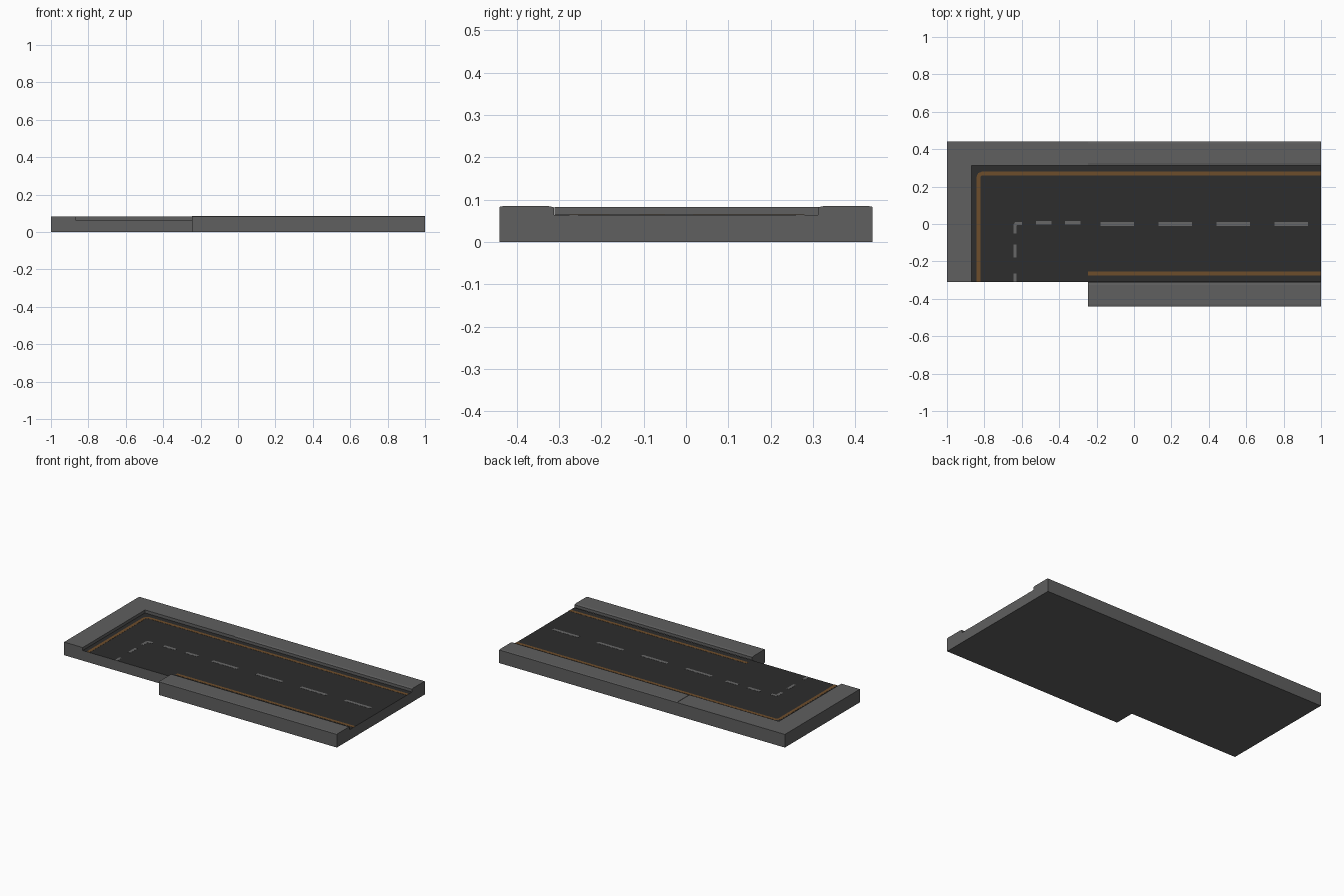
import bpy, bmesh
from mathutils import Vector

if "Cube" in bpy.data.objects:
    bpy.data.objects.remove(bpy.data.objects["Cube"])

ROAD_Z, CORNER_Z, CURB_Z = 0.064, 0.083, 0.085
SPLIT = -0.245          # where the corner piece meets the straight piece


def material(name, rgb):
    m = bpy.data.materials.new(name)
    m.diffuse_color = (*rgb, 1)
    m.use_nodes = True
    m.node_tree.nodes["Principled BSDF"].inputs["Base Color"].default_value = m.diffuse_color
    return m


CONCRETE = material("concrete grey", (0.115, 0.115, 0.115))
ASPHALT = material("asphalt dark", (0.026, 0.026, 0.026))
AMBER = material("amber line", (0.155, 0.075, 0.024))
PALE = material("lane dash grey", (0.135, 0.135, 0.135))


def finish(bm, name, mat):
    mesh = bpy.data.meshes.new(name)
    bm.to_mesh(mesh)
    bm.free()
    mesh.materials.append(mat)
    ob = bpy.data.objects.new(name, mesh)
    bpy.context.collection.objects.link(ob)
    return ob


def prism(name, points, sweep, mat, open_side=0):
    """Extrude an outline; open_side -1 / +1 drops the hidden bottom / top."""
    bm = bmesh.new()
    face = bm.faces.new([bm.verts.new(p) for p in points])
    ext = bmesh.ops.extrude_face_region(bm, geom=[face], use_keep_orig=True)
    bmesh.ops.translate(bm, vec=Vector(sweep),
                        verts=[g for g in ext["geom"] if isinstance(g, bmesh.types.BMVert)])
    bmesh.ops.recalc_face_normals(bm, faces=bm.faces)
    bm.normal_update()
    if open_side:
        bmesh.ops.delete(bm, context='FACES_ONLY',
                         geom=[f for f in bm.faces if f.normal.z * open_side > 0.5])
    return finish(bm, name, mat)


def ribbon(name, path, width, mat):
    """Painted line following a path, as a very thin plate."""
    pts = [Vector(p) for p in path]
    left, right = [], []
    for i, p in enumerate(pts):
        a = (p - pts[i - 1]).normalized() if i else (pts[1] - p).normalized()
        b = (pts[i + 1] - p).normalized() if i < len(pts) - 1 else a
        t = (a + b).normalized()
        n = Vector((-t.y, t.x)) * (width / 2 / max(t.dot(a), 0.5))
        left.append(p + n)
        right.append(p - n)
    outline = [(v.x, v.y, ROAD_Z) for v in left + right[::-1]]
    return prism(name, outline, (0, 0, 0.0008), mat, -1)


# Base slab: outer walls and underside
outline = [(-1, 0.44), (-1, -0.31), (SPLIT, -0.31), (SPLIT, -0.44), (1, -0.44), (1, 0.44)]
prism("base_slab", [(x, y, 0) for x, y in outline], (0, 0, ROAD_Z), CONCRETE, 1)

# Road surface
bm = bmesh.new()
bm.faces.new([bm.verts.new((x, y, ROAD_Z)) for x, y in
              [(-0.87, -0.31), (1, -0.31), (1, 0.313), (-0.87, 0.313)]])
finish(bm, "road_surface", ASPHALT)

# Corner pavement
corner = [(-1, -0.31), (-0.87, -0.31), (-0.87, 0.313), (SPLIT, 0.313), (SPLIT, 0.44), (-1, 0.44)]
prism("corner_pavement", [(x, y, ROAD_Z) for x, y in corner],
      (0, 0, CORNER_Z - ROAD_Z), CONCRETE, -1)

# Straight pavements with softened edges
profile = [(0.312, ROAD_Z), (0.312, 0.082), (0.326, CURB_Z),
           (0.43, CURB_Z), (0.44, 0.083), (0.44, ROAD_Z)]
for side, name in ((1, "back_pavement"), (-1, "front_pavement")):
    prism(name, [(SPLIT, side * y, z) for y, z in profile], (1 - SPLIT, 0, 0), CONCRETE, -1)

# Edge lines
ribbon("outer_edge_line", [(-0.832, -0.31), (-0.832, 0.25), (-0.826, 0.264),
                           (-0.812, 0.27), (1, 0.27)], 0.02, AMBER)
ribbon("inner_edge_line", [(SPLIT, -0.265), (1, -0.265)], 0.02, AMBER)

# Centre dashes: straight run, then the turn
for i in range(4):
    x = -0.18 + i * 0.31
    ribbon("straight_dash", [(x, 0), (x + 0.18, 0)], 0.02, PALE)
for x in (-0.525, -0.37):
    ribbon("turn_dash", [(x, 0.007), (x + 0.085, 0.007)], 0.02, PALE)
ribbon("corner_dash", [(-0.636, -0.05), (-0.636, -0.006), (-0.63, 0.003), (-0.6, 0.003)], 0.018, PALE)
for y0, y1 in ((-0.18, -0.11), (-0.31, -0.265)):
    ribbon("side_dash", [(-0.636, y0), (-0.636, y1)], 0.018, PALE)
